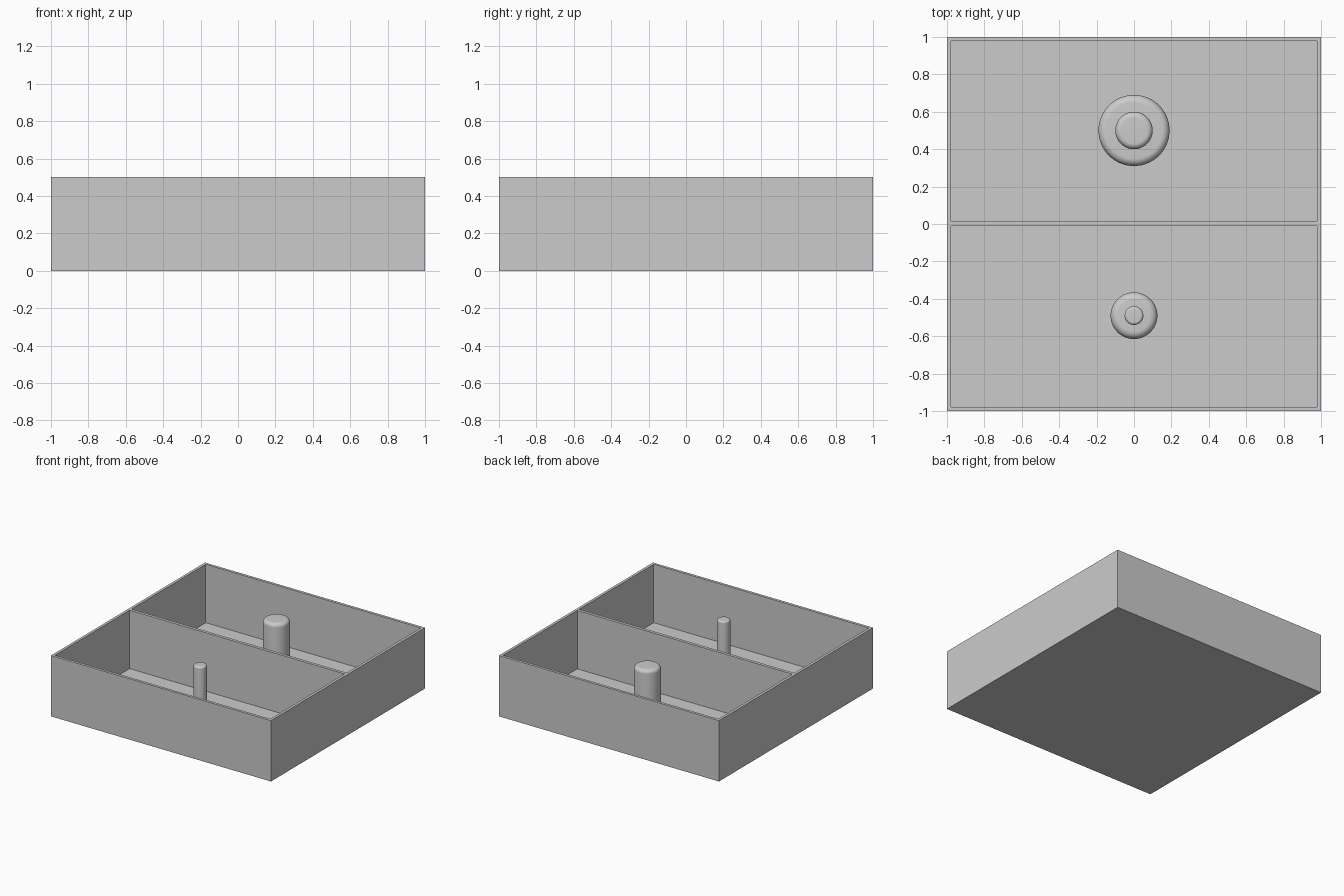
import bpy, math
from mathutils import Matrix

cube = bpy.data.objects.get("Cube")
if cube:
    bpy.data.objects.remove(cube, do_unlink=True)

grey = bpy.data.materials.new("plain grey")
grey.use_nodes = True
colour = (0.6, 0.6, 0.6, 1)
grey.diffuse_color = colour
grey.node_tree.nodes["Principled BSDF"].inputs["Base Color"].default_value = colour

WALL, FLOOR, HEIGHT = 0.022, 0.02, 0.5


def box(name, x, y, z):
    """Box spanning the given (low, high) ranges."""
    bpy.ops.mesh.primitive_cube_add(size=1)
    ob = bpy.context.object
    ob.name = name
    size = [b - a for a, b in (x, y, z)]
    centre = [(a + b) / 2 for a, b in (x, y, z)]
    ob.data.transform(Matrix.Translation(centre) @ Matrix.Diagonal((*size, 1)))
    ob.data.materials.append(grey)
    return ob


def lathe(name, profile, y, steps=64):
    """Spin a (radius, height) profile that starts and ends on the axis."""
    verts = [(r * math.cos(math.tau * i / steps), r * math.sin(math.tau * i / steps), z)
             for r, z in profile for i in range(steps)]
    faces = [(k * steps + i, k * steps + (i + 1) % steps,
              (k + 1) * steps + (i + 1) % steps, (k + 1) * steps + i)
             for k in range(len(profile) - 1) for i in range(steps)]
    faces.append(range((len(profile) - 1) * steps, len(profile) * steps))
    mesh = bpy.data.meshes.new(name)
    mesh.from_pydata(verts, [], [tuple(f) for f in faces])
    mesh.materials.append(grey)
    ob = bpy.data.objects.new(name, mesh)
    ob.location.y = y
    bpy.context.collection.objects.link(ob)
    bpy.ops.object.select_all(action='DESELECT')
    ob.select_set(True)
    bpy.context.view_layer.objects.active = ob
    bpy.ops.object.shade_smooth_by_angle(angle=math.radians(35))


def rounded(radius, top, bevel):
    """Quarter-round shoulder leading up to a flat top."""
    return [(radius - bevel * (1 - math.cos(a)), top - bevel * (1 - math.sin(a)))
            for a in (math.pi / 2 * i / 8 for i in range(9))]


# Tray with two compartments, hollowed from one solid block
tray = box("tray", (-1, 1), (-1, 1), (0, HEIGHT))
inner = 1 - WALL
for side, span in (("front", (-inner, -0.01)), ("back", (0.015, inner))):
    cutter = box(side + "_compartment_cutter", (-inner, inner), span, (FLOOR, HEIGHT + 0.2))
    cutter.hide_render = True
    cutter.hide_set(True)
    cut = tray.modifiers.new(side + " compartment", 'BOOLEAN')
    cut.object = cutter
    cut.operation = 'DIFFERENCE'
    cut.solver = 'EXACT'

# Round-topped posts, each standing on a rounded collar
for side, y, post, collar in (("front", -0.49, 0.05, 0.125), ("back", 0.5, 0.1, 0.19)):
    lathe(side + "_post", [(post, FLOOR)] + rounded(post, HEIGHT, post * 0.3), y)
    lathe(side + "_collar", [(collar, FLOOR)] + rounded(collar, 0.1, 0.04), y)
